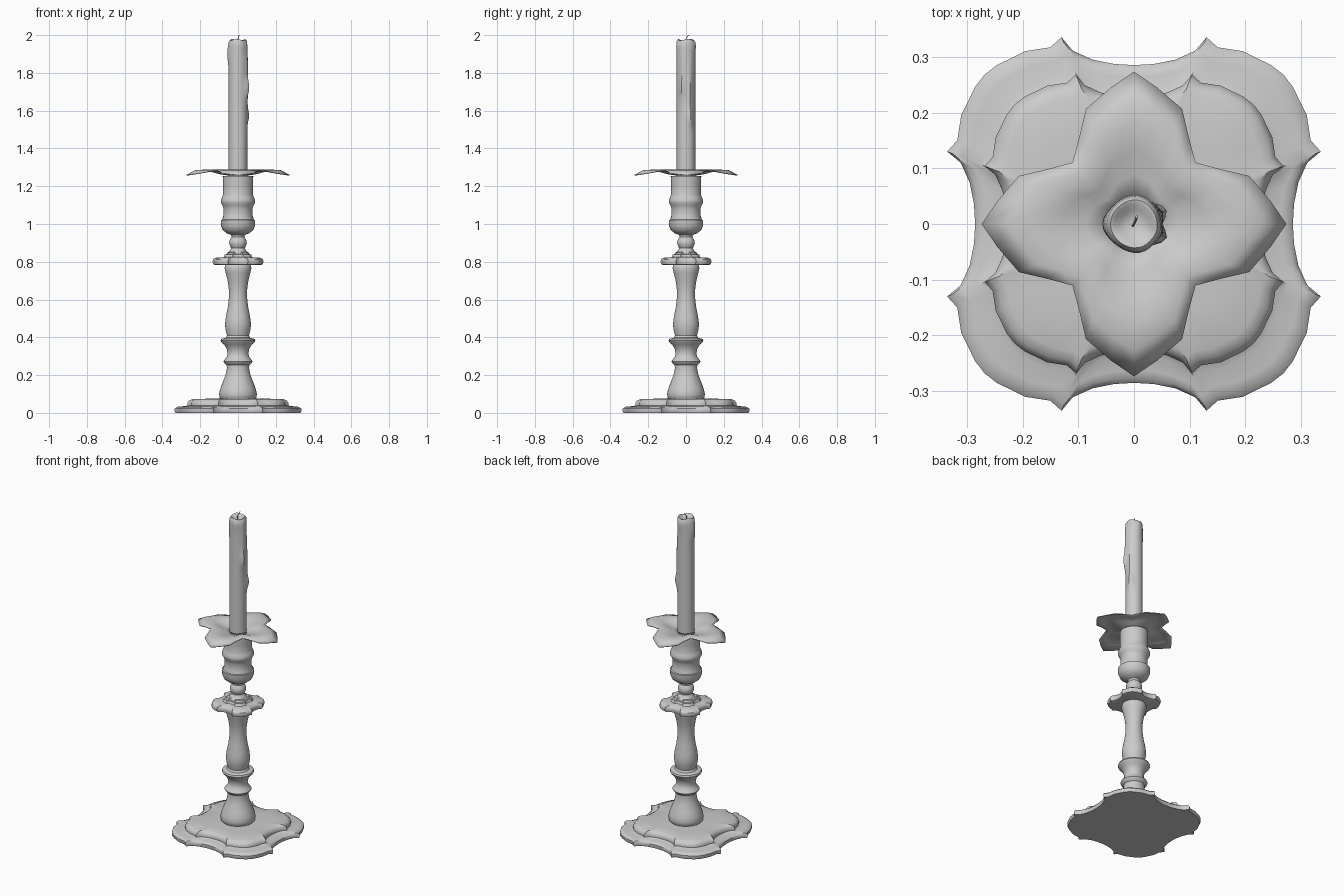
import bpy, math

TAU = 2 * math.pi


def make(name, verts, faces, angle=40):
    me = bpy.data.meshes.new(name)
    me.from_pydata(verts, [], faces)
    me.update()
    ob = bpy.data.objects.new(name, me)
    bpy.context.collection.objects.link(ob)
    bpy.ops.object.select_all(action='DESELECT')
    ob.select_set(True)
    bpy.context.view_layer.objects.active = ob
    bpy.ops.object.shade_smooth_by_angle(angle=math.radians(angle))
    return ob


def loft(name, rings, caps=True, angle=40):
    """Join equal-length counter-clockwise rings, listed bottom to top."""
    n = len(rings[0])
    verts = [p for r in rings for p in r]
    faces = [(k * n + i, k * n + (i + 1) % n, (k + 1) * n + (i + 1) % n, (k + 1) * n + i)
             for k in range(len(rings) - 1) for i in range(n)]
    if caps:
        faces += [tuple(reversed(range(n))), tuple(range(len(verts) - n, len(verts)))]
    return make(name, verts, faces, angle)


def circle(r, z, n=32):
    return [(r * math.cos(TAU * i / n), r * math.sin(TAU * i / n), z) for i in range(n)]


def lathe(name, profile, n=32):
    return loft(name, [circle(r, z, n) for r, z in profile])


def four_fold(quarter):
    pts = list(quarter)
    out = []
    for _ in range(4):
        out += pts
        pts = [(-y, x) for x, y in pts]
    return out


# Lobed outline shared by the foot and the middle drip plate
half = [(0.285, 0), (0.287, 0.035), (0.295, 0.075), (0.311, 0.11), (0.335, 0.13),
        (0.317, 0.15), (0.31, 0.195), (0.285, 0.246), (0.268, 0.268)]
lobed = four_fold(half + [(y, x) for x, y in half[-2:0:-1]])


def lobed_plate(name, profile):
    return loft(name, [[(x * s, y * s, z) for x, y in lobed] for s, z in profile])


# Two-tier foot
lobed_plate("foot", [(0.99, 0), (1, 0.008), (1, 0.022), (0.97, 0.031), (0.92, 0.034),
                     (0.83, 0.036), (0.80, 0.04), (0.80, 0.052), (0.77, 0.066),
                     (0.72, 0.073), (0.5, 0.075), (0.2, 0.077)])

# Turned stem
lathe("stem", [(0.088, 0.07), (0.097, 0.08), (0.1, 0.1), (0.095, 0.125), (0.082, 0.16),
               (0.066, 0.2), (0.059, 0.235), (0.06, 0.253), (0.073, 0.264), (0.077, 0.272),
               (0.071, 0.282), (0.06, 0.295), (0.055, 0.315), (0.06, 0.34), (0.072, 0.36),
               (0.088, 0.375), (0.092, 0.383), (0.088, 0.392), (0.064, 0.398),
               (0.058, 0.41), (0.066, 0.44), (0.069, 0.47), (0.064, 0.51), (0.054, 0.56),
               (0.048, 0.61), (0.048, 0.65), (0.055, 0.7), (0.065, 0.74), (0.071, 0.765),
               (0.068, 0.78), (0.06, 0.79)])

# Middle drip plate
lobed_plate("middle_plate", [(0.36, 0.783), (0.39, 0.786), (0.403, 0.8), (0.395, 0.813),
                             (0.365, 0.821), (0.23, 0.824), (0.215, 0.83), (0.21, 0.838),
                             (0.185, 0.84), (0.17, 0.85), (0.1, 0.852)])

# Neck knop and candle cup
lathe("candle_cup", [(0.055, 0.845), (0.043, 0.857), (0.036, 0.872), (0.043, 0.885),
                     (0.047, 0.9), (0.043, 0.917), (0.034, 0.93), (0.036, 0.942),
                     (0.06, 0.951), (0.08, 0.967), (0.09, 0.99), (0.091, 1.02),
                     (0.084, 1.023), (0.077, 1.045), (0.076, 1.08), (0.082, 1.098),
                     (0.09, 1.112), (0.091, 1.125), (0.085, 1.14), (0.079, 1.155),
                     (0.079, 1.2), (0.081, 1.255)])

# Four-petal drip pan: rings blend from a circle to the petal outline
petal = four_fold([(0.271, 0), (0.243, 0.04), (0.205, 0.085), (0.155, 0.097),
                   (0.11, 0.11), (0.097, 0.155), (0.085, 0.205), (0.04, 0.243)])
edge_z = [1.256, 1.26, 1.266, 1.275, 1.28, 1.275, 1.266, 1.26]
rings = []
for t, z in [(0, 1.256), (0.2, 1.262), (0.4, 1.274), (0.6, 1.283), (0.8, 1.28), (1, None)]:
    ring = []
    for i, (x, y) in enumerate(petal):
        k = 0.045 / math.hypot(x, y)
        s = k + (1 - k) * t
        ring.append((x * s, y * s, z or edge_z[i % 8]))
    rings.append(ring)
pan = loft("petal_pan", rings, caps=False)
mod = pan.modifiers.new("thickness", 'SOLIDIFY')
mod.thickness = 0.005

# Candle with wax runs: (angle, height, angular width, length, bulge)
runs = [(-25, 1.72, 17, 0.05, 0.013), (-20, 1.84, 14, 0.12, 0.006), (25, 1.57, 18, 0.04, 0.013),
        (22, 1.7, 14, 0.12, 0.007), (180, 1.9, 28, 0.055, 0.008), (80, 1.95, 30, 0.04, 0.004),
        (-75, 1.95, 30, 0.035, 0.004)]


def wax_ring(z, scale=1.0, n=32, wobble=0.0):
    ring = []
    for i in range(n):
        a = TAU * i / n
        r = 0.049
        for deg, z0, w, h, amp in runs:
            d = (math.degrees(a) - deg + 180) % 360 - 180
            r += amp * math.exp(-(d / w) ** 2 - ((z - z0) / h) ** 2)
        r *= scale
        ring.append((r * math.cos(a), r * math.sin(a), z + wobble * math.sin(3 * a + 0.6)))
    return ring


candle = [wax_ring(1.22 + 0.02 * i) for i in range(37)]
candle += [wax_ring(1.965, 0.96, wobble=0.003), wax_ring(1.975, 0.84, wobble=0.004),
           wax_ring(1.973, 0.7, wobble=0.003), wax_ring(1.962, 0.5), wax_ring(1.957, 0.15)]
loft("candle", candle)

# Bent wick
wick = [(0, 0, 1.95), (-0.002, -0.003, 1.975), (0.002, 0.004, 1.988), (0.005, 0.013, 2.0)]
loft("wick", [[(cx + x, cy + y, cz) for x, y, _ in circle(0.0025, 0, 6)] for cx, cy, cz in wick])
